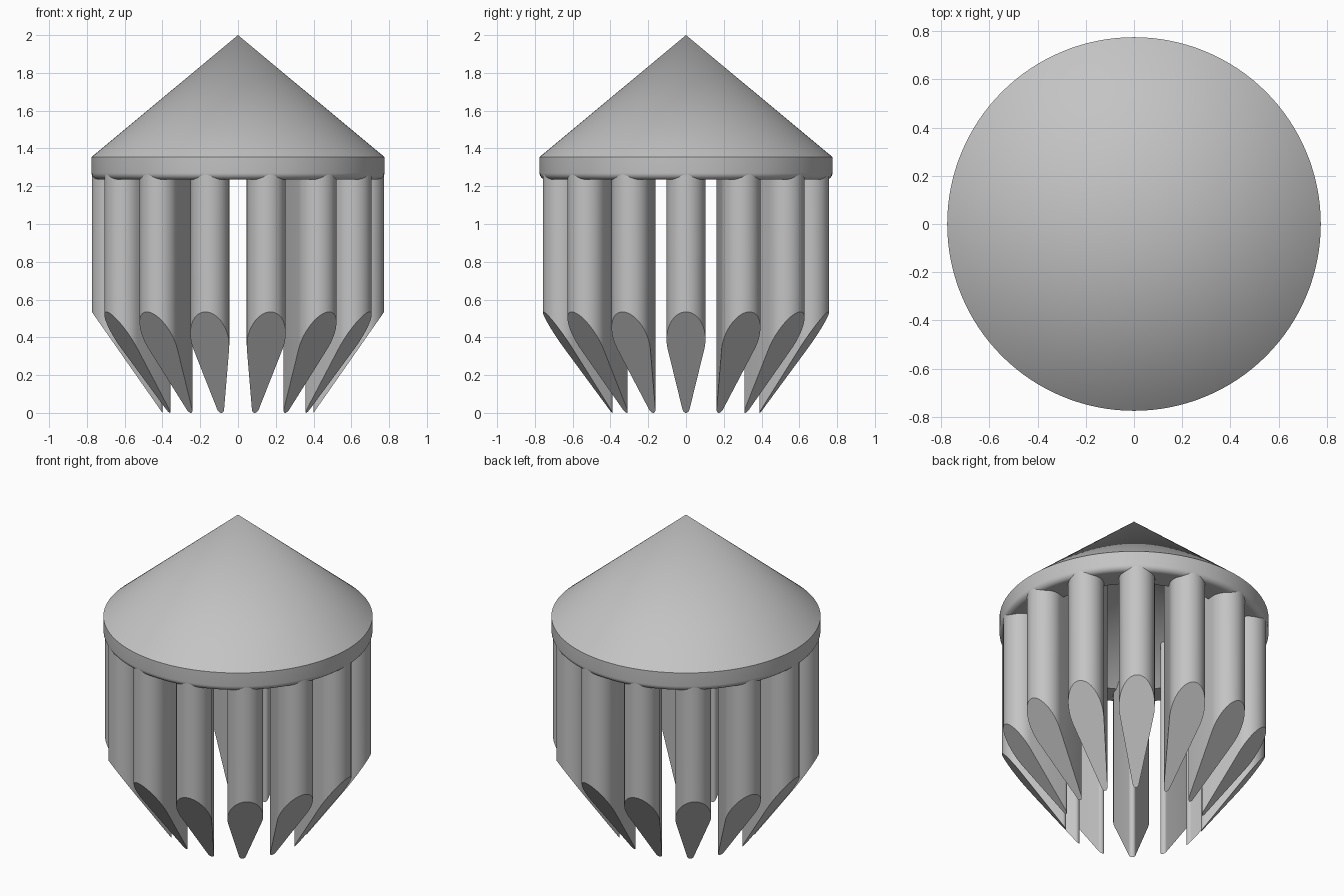
import bpy, bmesh, math
from mathutils import Matrix

if "Cube" in bpy.data.objects:
    bpy.data.objects.remove(bpy.data.objects["Cube"], do_unlink=True)

grey = bpy.data.materials.new("light grey")
grey.use_nodes = True
colour = (0.55, 0.55, 0.55, 1)
grey.diffuse_color = colour
grey.node_tree.nodes["Principled BSDF"].inputs["Base Color"].default_value = colour

FINS = 14
CAP_R, RIM_TOP, RIM_BOTTOM, APEX = 0.775, 1.355, 1.235, 2.0
SLOPE = (APEX - RIM_TOP) / CAP_R
HOLLOW_R, FILLET = 0.61, 0.035


def finish(name, bm):
    bmesh.ops.recalc_face_normals(bm, faces=bm.faces)
    mesh = bpy.data.meshes.new(name)
    bm.to_mesh(mesh)
    bm.free()
    mesh.materials.append(grey)
    obj = bpy.data.objects.new(name, mesh)
    bpy.context.collection.objects.link(obj)
    bpy.ops.object.select_all(action='DESELECT')
    obj.select_set(True)
    bpy.context.view_layer.objects.active = obj
    bpy.ops.object.shade_smooth_by_angle(angle=math.radians(30))
    return obj


# Conical cap with rounded lower rim and a conical hollow, turned about z
profile = [(0, APEX), (CAP_R, RIM_TOP)]
for i in range(9):
    a = math.pi / 2 * i / 8
    profile.append((CAP_R - FILLET + FILLET * math.cos(a),
                    RIM_BOTTOM + FILLET - FILLET * math.sin(a)))
profile += [(HOLLOW_R, RIM_BOTTOM), (0, RIM_BOTTOM + HOLLOW_R * SLOPE)]

bm = bmesh.new()
verts = [bm.verts.new((r, 0, z)) for r, z in profile]
edges = [bm.edges.new(pair) for pair in zip(verts, verts[1:])]
bmesh.ops.spin(bm, geom=verts + edges, cent=(0, 0, 0), axis=(0, 0, 1),
               angle=math.tau, steps=128, use_duplicate=False)
bmesh.ops.remove_doubles(bm, verts=bm.verts, dist=0.0001)
finish("conical_cap", bm)

# Teardrop fin: wide round outer end, narrow inner end
OUTER_C, OUTER_R = 0.671, 0.103
INNER_C, INNER_R = 0.42, 0.02
TIP, CUT_TOP = INNER_C - INNER_R, 0.535
cut_slope = CUT_TOP / (OUTER_C + OUTER_R - TIP)
tangent = math.acos((INNER_R - OUTER_R) / (OUTER_C - INNER_C))


def arc(centre, radius, start, end, steps):
    for i in range(steps + 1):
        a = start + (end - start) * i / steps
        yield centre + radius * math.cos(a), radius * math.sin(a)


outline = list(arc(OUTER_C, OUTER_R, -tangent, tangent, 32))
outline += list(arc(INNER_C, INNER_R, tangent, math.tau - tangent, 12))

# Slanted lower cut, upper end buried inside the cap
bm = bmesh.new()
low = [bm.verts.new((x, y, (x - TIP) * cut_slope)) for x, y in outline]
high = [bm.verts.new((x, y, RIM_TOP - 0.06 + (CAP_R - x) * SLOPE)) for x, y in outline]
bm.faces.new(low)
bm.faces.new(high)
for i in range(len(outline)):
    j = (i + 1) % len(outline)
    bm.faces.new((low[i], low[j], high[j], high[i]))
fin = finish("fin_1", bm)

# Ring of fins
for k in range(1, FINS):
    copy = bpy.data.objects.new(f"fin_{k + 1}", fin.data)
    copy.matrix_world = Matrix.Rotation(math.tau * k / FINS, 4, 'Z')
    bpy.context.collection.objects.link(copy)
